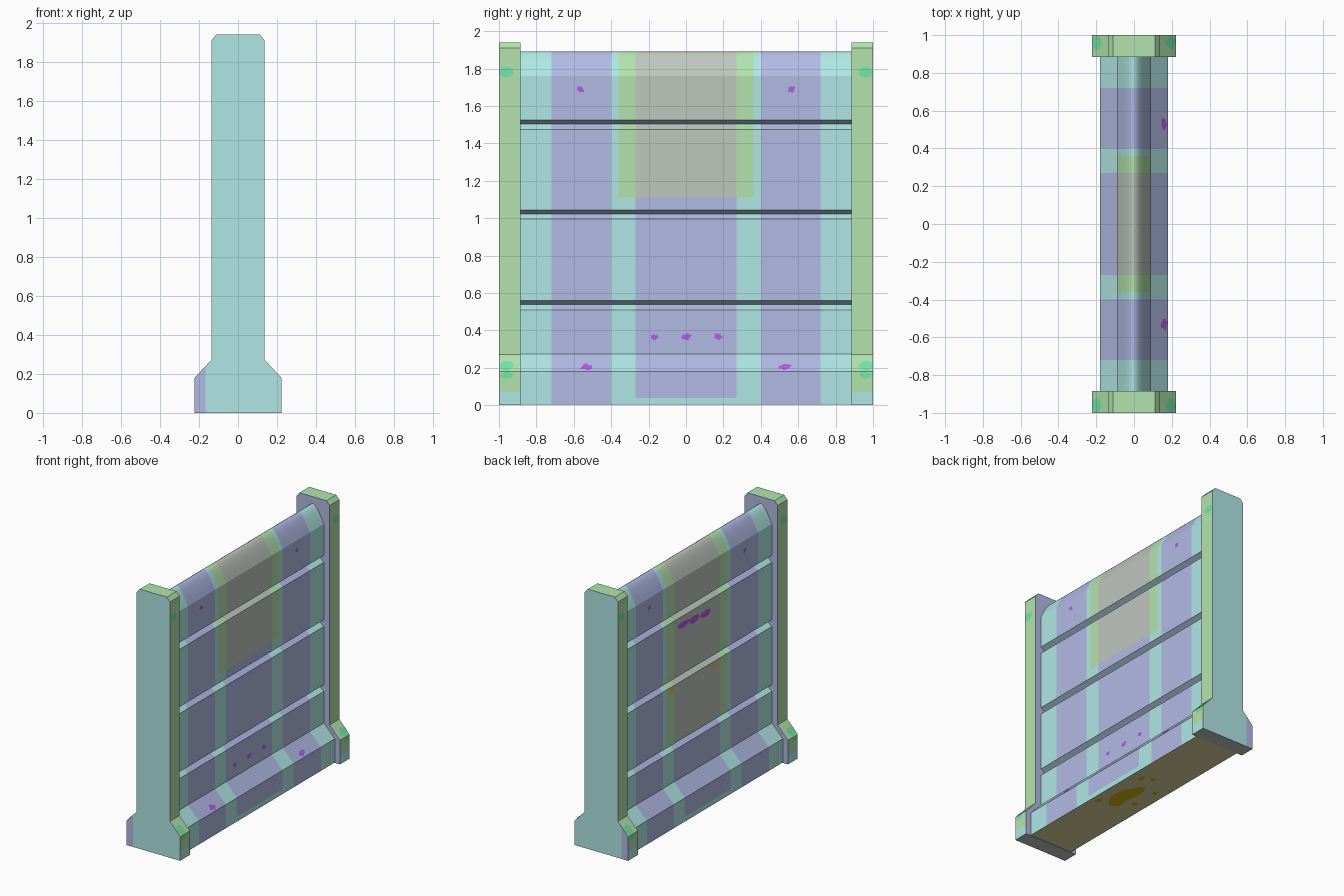
import bpy, bmesh, math, random
from mathutils import Vector

if "Cube" in bpy.data.objects:
    bpy.data.objects.remove(bpy.data.objects["Cube"])

random.seed(4)


def lin(c):
    c /= 255
    return c / 12.92 if c < 0.04045 else ((c + 0.055) / 1.055) ** 2.4


def material(name, rgb):
    m = bpy.data.materials.new(name)
    m.diffuse_color = (*[lin(c) for c in rgb], 1)
    m.use_nodes = True
    m.node_tree.nodes["Principled BSDF"].inputs["Base Color"].default_value = m.diffuse_color
    return m


MATS = [material(n, c) for n, c in (
    ("teal", (176, 231, 229)), ("lavender", (177, 186, 228)),
    ("leaf_green", (179, 228, 174)), ("warm_grey", (191, 199, 190)),
    ("olive_tan", (222, 215, 160)), ("violet", (188, 95, 240)),
    ("mint", (114, 230, 172)), ("mustard", (215, 185, 15)),
    ("slate", (177, 203, 225)), ("orange", (235, 190, 105)))]
TEAL, LAV, GREEN, GREY, OLIVE, VIOLET, MINT, MUSTARD, SLATE, ORANGE = range(10)


def make_object(name, bm):
    me = bpy.data.meshes.new(name)
    bm.to_mesh(me)
    bm.free()
    for m in MATS:
        me.materials.append(m)
    ob = bpy.data.objects.new(name, me)
    bpy.context.collection.objects.link(ob)
    return ob


def extrude_profile(name, profile, ys, rule, smooth_above=99):
    """Sweep a closed x-z profile along y, then colour its faces by rule."""
    bm = bmesh.new()
    rings = [[bm.verts.new((x, y, z)) for x, z in profile] for y in ys]
    n = len(profile)
    for a, b in zip(rings, rings[1:]):
        for i in range(n):
            j = (i + 1) % n
            bm.faces.new((a[i], a[j], b[j], b[i]))
    bm.faces.new(rings[0])
    bm.faces.new(rings[-1])
    bmesh.ops.recalc_face_normals(bm, faces=bm.faces)
    for f in bm.faces:
        c = f.calc_center_median()
        f.material_index = rule(c, f.normal)
        f.smooth = c.z > smooth_above
    for e in bm.edges:
        if e.is_boundary or e.calc_face_angle(0) > math.radians(24):
            e.smooth = False
    return make_object(name, bm)


# wall panel: flared foot, three V grooves, rounded cap
GROOVES = (0.51, 0.995, 1.475)
side = [(0.18, 0.003), (0.18, 0.04), (0.18, 0.18), (0.09, 0.275)]
for g in GROOVES:
    side += [(0.09, g), (0.055, g + 0.028), (0.09, g + 0.05)]
    if g == GROOVES[1]:
        side.append((0.09, 1.11))
for i in range(8):
    t = i / 8
    side.append((0.09 * (1 - t) ** 2 + 0.06 * t * (1 - t),
                 1.89 - 0.13 * (1 - t) ** 2))
wall_profile = side + [(0, 1.89)] + [(-x, z) for x, z in reversed(side)]
half = [0.27, 0.36, 0.40, 0.72, 0.89]
wall_ys = [-y for y in reversed(half)] + half


def wall_colour(c, n):
    y = abs(c.y)
    if n.z < -0.9:
        return OLIVE
    if n.z < -0.3:
        return SLATE
    if y < 0.27 and c.z < 0.04:
        return TEAL
    if 0.40 < y < 0.72:
        return LAV
    painted = c.z > (1.11 if c.x > 0 else 0.54)
    if y < 0.27:
        return GREY if painted else LAV
    return GREEN if y < 0.36 and painted else TEAL


extrude_profile("wall_panel", wall_profile, wall_ys, wall_colour, 1.765)

# end posts: wide foot, chamfered top
post_side = [(0.222, 0), (0.222, 0.07), (0.222, 0.18), (0.137, 0.272),
             (0.137, 1.91), (0.112, 1.94)]
post_profile = post_side + [(-x, z) for x, z in reversed(post_side)]

for s, label in ((-1, "front"), (1, "back")):
    def post_colour(c, n, s=s):
        if n.z < -0.9:
            return GREY
        if abs(n.y) > 0.9:
            return TEAL if n.y * s > 0 else LAV
        return TEAL if c.z < 0.07 else GREEN
    extrude_profile(label + "_post", post_profile,
                    sorted((s * 0.885, s * 1.0)), post_colour)

    # lavender strip on the outer face of the post foot
    bm = bmesh.new()
    strip = [(-0.222, 0), (-0.167, 0), (-0.167, 0.24), (-0.222, 0.18)]
    f = bm.faces.new([bm.verts.new((x, s * 1.001, z)) for x, z in strip])
    f.material_index = LAV
    f.normal_update()
    if f.normal.y * s < 0:
        f.normal_flip()
    make_object(label + "_foot_strip", bm)


# thin paint spots laid on the surfaces
def spots(name, items, colour, rough):
    bm = bmesh.new()
    for pos, normal, ry, rz in items:
        n = Vector(normal).normalized()
        u = Vector((0, 1, 0))
        v = n.cross(u)
        centre = Vector(pos) + n * 0.002
        ring = []
        for i in range(14):
            a = i * math.tau / 14
            r = 1 - rough * random.random()
            ring.append(bm.verts.new(centre + u * (ry * r * math.cos(a))
                                     + v * (rz * r * math.sin(a))))
        f = bm.faces.new(ring)
        f.material_index = colour
        f.normal_update()
        if f.normal.dot(n) < 0:
            f.normal_flip()
    make_object(name, bm)


mint, specks = [], []
for sy in (-1, 1):
    for sx in (-1, 1):
        mint.append(((sx * 0.137, sy * 0.96, 1.78), (sx, 0, 0), 0.04, 0.03))
        mint.append(((sx * 0.222, sy * 0.96, 0.16), (sx, 0, 0), 0.036, 0.018))
        mint.append(((sx * 0.195, sy * 0.96, 0.2092), (sx * 0.092, 0, 0.085),
                     0.04, 0.038))
        specks.append(((sx * 0.09, sy * 0.565, 1.69), (sx, 0, 0), 0.025, 0.022))
    specks.append(((0.158, sy * 0.53, 0.203), (0.095, 0, 0.09), 0.04, 0.03))
for y, r in ((-0.17, 0.03), (0, 0.035), (0.17, 0.03)):
    specks.append(((0.09, y, 0.365), (1, 0, 0), r, 0.02))
spots("post_spots", mint, MINT, 0.12)
spots("wall_specks", specks, VIOLET, 0.5)
spots("wall_scrawl", [((-0.09, y, 1.4 + 0.08 * y), (-1, 0, 0), 0.075, 0.03)
                      for y in (-0.1, 0.03, 0.16)], VIOLET, 0.25)
spots("wall_rust_dots", [((-0.09, -0.2, 0.965), (-1, 0, 0), 0.045, 0.025),
                         ((-0.09, 0.3, 0.965), (-1, 0, 0), 0.045, 0.025)],
      ORANGE, 0.3)
# splatter on the underside
spots("underside_splatter",
      [((0.04, -0.06, 0.003), (0, 0, -1), 0.22, 0.09)]
      + [((x, y, 0.003), (0, 0, -1), 0.035, 0.025) for x, y in
         ((0.1, 0.2), (0.03, 0.24), (-0.09, -0.1), (-0.1, 0.1), (0.13, -0.22))],
      MUSTARD, 0.45)
